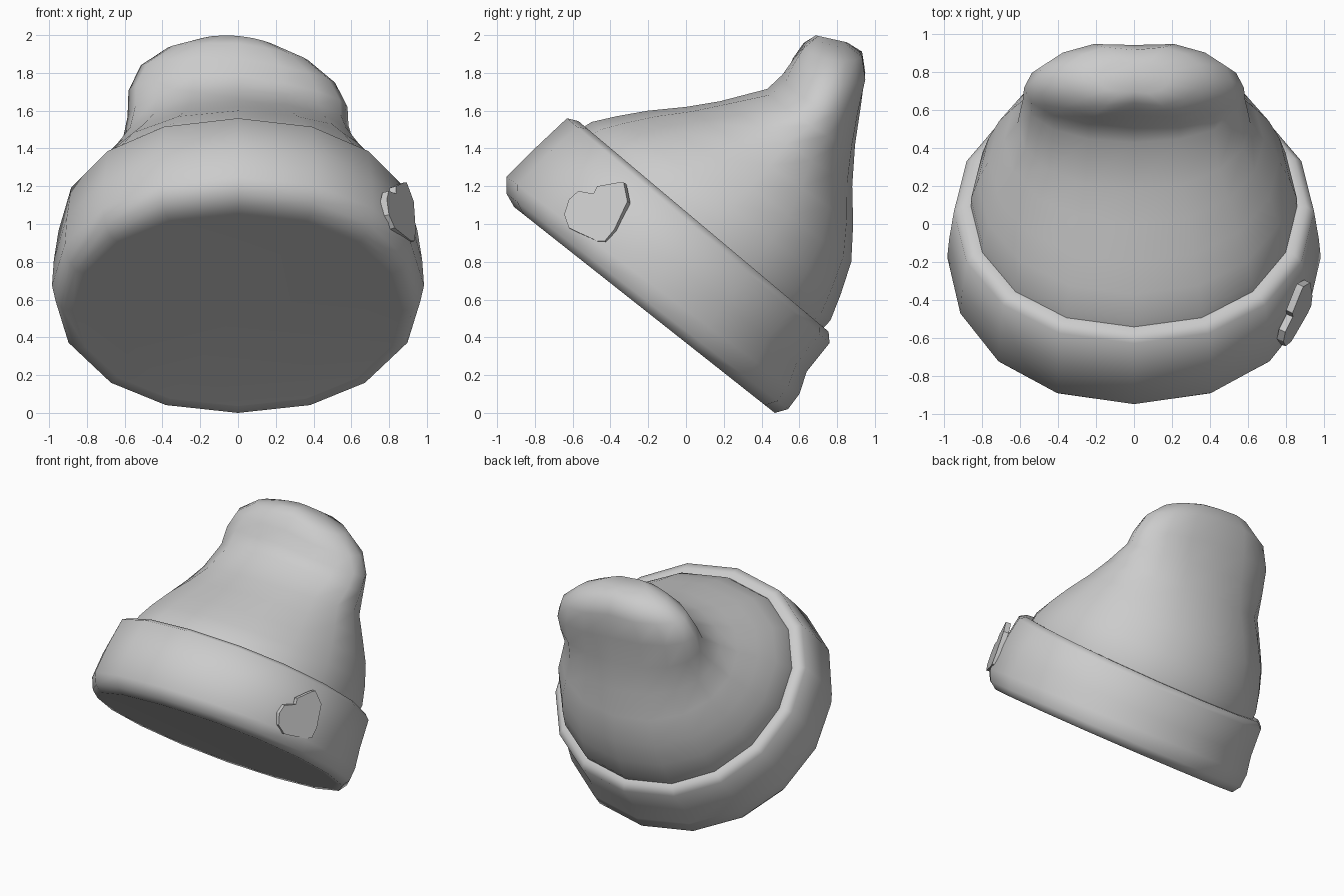
import bpy, bmesh, math
from mathutils import Vector

if "Cube" in bpy.data.objects:
    bpy.data.objects.remove(bpy.data.objects["Cube"])

SIDES = 16
wool = bpy.data.materials.new("grey wool")
wool.diffuse_color = (0.6, 0.6, 0.6, 1)
wool.use_nodes = True
wool.node_tree.nodes["Principled BSDF"].inputs["Base Color"].default_value = wool.diffuse_color


def finish(name, bm, angle):
    bmesh.ops.recalc_face_normals(bm, faces=bm.faces)
    mesh = bpy.data.meshes.new(name)
    bm.to_mesh(mesh)
    bm.free()
    mesh.materials.append(wool)
    obj = bpy.data.objects.new(name, mesh)
    bpy.context.collection.objects.link(obj)
    bpy.ops.object.select_all(action='DESELECT')
    obj.select_set(True)
    bpy.context.view_layer.objects.active = obj
    bpy.ops.object.shade_smooth_by_angle(angle=math.radians(angle))
    return obj


def loft(name, rings, dent={}, sag={}):
    """Tilted oval rings: front y, front z, back y, back z, half width.
    dent pulls the centre line inward, sag lowers the right side, per ring."""
    bm = bmesh.new()
    loops = []
    for i, (fy, fz, by, bz, w) in enumerate(rings):
        front, back = Vector((0, fy, fz)), Vector((0, by, bz))
        mid, half = (front + back) / 2, (front - back) / 2
        loop = []
        for k in range(SIDES):
            t = 2 * math.pi * k / SIDES
            s = math.sin(t)
            x = w * math.copysign(abs(s) ** 0.92, s)
            p = mid + half * math.cos(t) + Vector((x, 0, 0))
            if abs(x) < 0.01:
                p += (mid - p) * dent.get(i, 0)
            p.z -= sag.get(i, 0) * max(x, 0)
            loop.append(bm.verts.new(p))
        loops.append(loop)
    for a, b in zip(loops, loops[1:]):
        for k in range(SIDES):
            j = (k + 1) % SIDES
            bm.faces.new((a[k], a[j], b[j], b[k]))
    bm.faces.new(loops[0])
    bm.faces.new(loops[-1])
    return finish(name, bm, 75)


# folded cuff with a closed underside
loft("cuff", [
    (-0.86, 1.052, 0.43, 0.037, 0.87),
    (-0.91, 1.09, 0.47, 0.0, 0.925),
    (-0.95, 1.16, 0.54, 0.02, 0.965),
    (-0.95, 1.25, 0.60, 0.10, 0.985),
    (-0.80, 1.40, 0.64, 0.22, 0.975),
    (-0.63, 1.56, 0.76, 0.37, 0.95),
    (-0.57, 1.545, 0.755, 0.43, 0.91),
    (-0.54, 1.51, 0.72, 0.46, 0.87),
])

# slouching crown that bends back and up to a gathered tip
loft("crown", [
    (-0.58, 1.49, 0.70, 0.42, 0.86),
    (-0.50, 1.54, 0.765, 0.49, 0.86),
    (-0.37, 1.57, 0.82, 0.63, 0.825),
    (-0.20, 1.60, 0.875, 0.80, 0.765),
    (0.00, 1.62, 0.885, 1.00, 0.685),
    (0.18, 1.65, 0.88, 1.20, 0.615),
    (0.43, 1.715, 0.895, 1.42, 0.585),
    (0.51, 1.79, 0.925, 1.62, 0.58),
    (0.55, 1.88, 0.965, 1.80, 0.515),
    (0.61, 1.96, 0.945, 1.91, 0.37),
    (0.68, 2.00, 0.86, 1.96, 0.19),
], dent={8: 0.1, 9: 0.16, 10: 0.2},
    sag={6: 0.08, 7: 0.15, 8: 0.18, 9: 0.18, 10: 0.18})

# heart badge on the right of the cuff, outline in y and z
outline = [(-0.43, 0.91), (-0.38, 0.97), (-0.31, 1.12), (-0.33, 1.22),
           (-0.36, 1.22), (-0.47, 1.20), (-0.49, 1.16), (-0.57, 1.175),
           (-0.62, 1.13), (-0.645, 1.05), (-0.62, 0.98), (-0.58, 0.96),
           (-0.47, 0.91)]
normal = Vector((1, -0.45, 0.28)).normalized()
bm = bmesh.new()
outer = [bm.verts.new((0.887 + 0.45 * (y + 0.45) - 0.28 * (z - 1.05), y, z))
         for y, z in outline]
inner = [bm.verts.new(v.co - normal * 0.038) for v in outer]
bm.faces.new(outer)
bm.faces.new(inner)
for k in range(len(outer)):
    j = (k + 1) % len(outer)
    bm.faces.new((outer[k], outer[j], inner[j], inner[k]))
finish("heart_badge", bm, 30)
